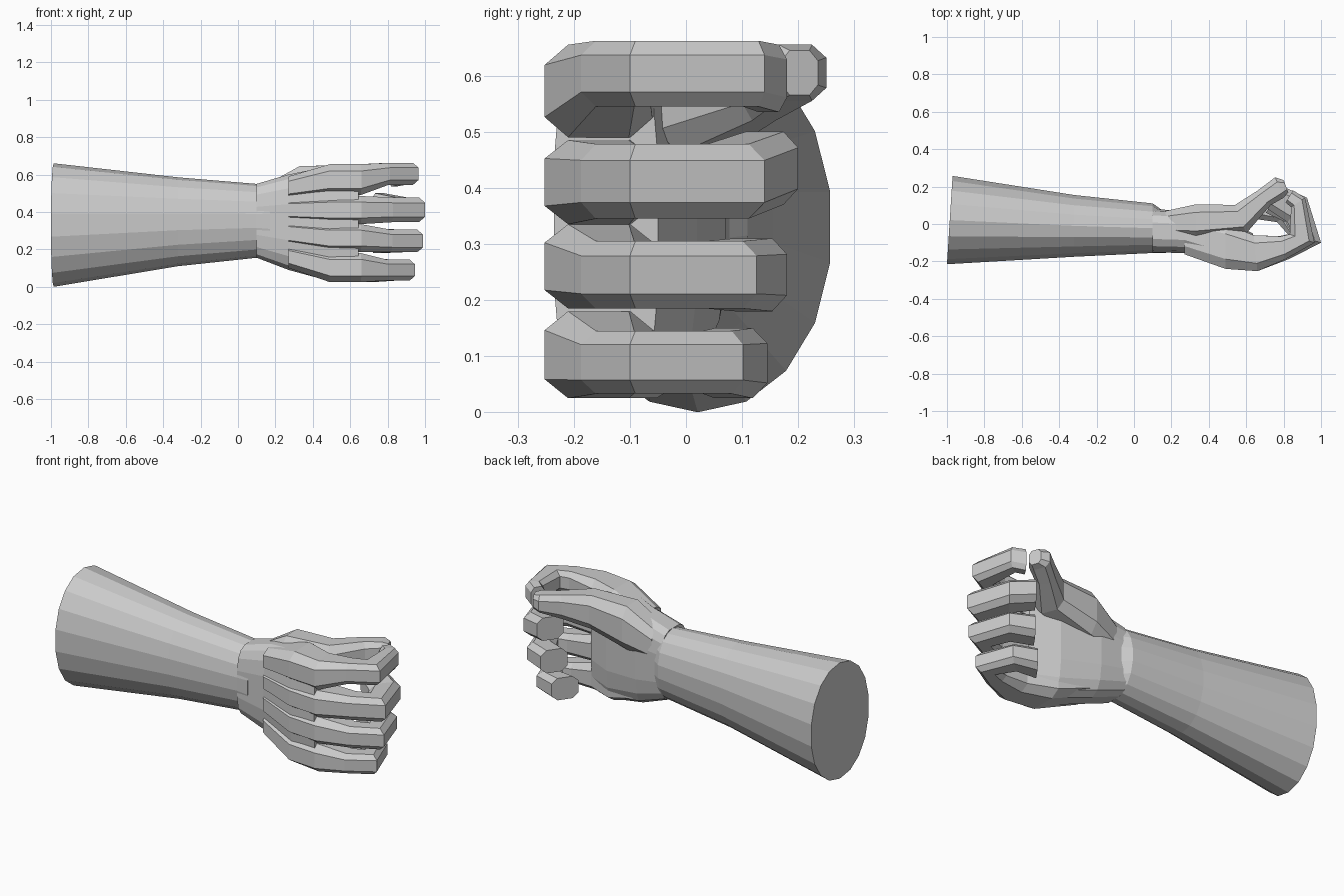
import bpy, bmesh
from math import sin, cos, pi, copysign


def loft(name, sections, sides, power):
    """Skin rings; each section is outer (x, y), inner (x, y), z low, z high."""
    bm = bmesh.new()
    shape = []
    for i in range(sides):
        a = 2 * pi * (i + 0.5) / sides
        shape.append((copysign(abs(cos(a)) ** power, cos(a)),
                      copysign(abs(sin(a)) ** power, sin(a))))
    mu = max(u for u, v in shape)
    mv = max(v for u, v in shape)
    rings = []
    for (ox, oy), (ix, iy), z0, z1 in sections:
        ring = []
        for u, v in shape:
            t = 0.5 + 0.5 * u / mu
            ring.append(bm.verts.new((ix + (ox - ix) * t, iy + (oy - iy) * t,
                                      (z0 + z1) / 2 + (z1 - z0) / 2 * v / mv)))
        rings.append(ring)
    for r, s in zip(rings, rings[1:]):
        for i in range(sides):
            j = (i + 1) % sides
            bm.faces.new((r[i], r[j], s[j], s[i]))
    bm.faces.new(rings[0])
    bm.faces.new(rings[-1])
    bmesh.ops.recalc_face_normals(bm, faces=bm.faces)
    mesh = bpy.data.meshes.new(name)
    bm.to_mesh(mesh)
    bm.free()
    obj = bpy.data.objects.new(name, mesh)
    bpy.context.collection.objects.link(obj)
    return obj


# Forearm, flared towards the open end
loft("forearm", [
    ((-1.0, -0.215), (-0.97, 0.257), 0.0, 0.66),
    ((-0.32, -0.175), (-0.32, 0.155), 0.11, 0.585),
    ((0.10, -0.155), (0.10, 0.11), 0.155, 0.55),
    ((0.17, -0.155), (0.17, 0.06), 0.135, 0.565),
], 18, 0.95)

# Palm
loft("palm", [
    ((0.10, -0.152), (0.10, 0.08), 0.155, 0.55),
    ((0.27, -0.155), (0.27, 0.07), 0.09, 0.60),
    ((0.49, -0.228), (0.49, 0.02), 0.03, 0.645),
    ((0.645, -0.235), (0.635, -0.05), 0.03, 0.645),
], 16, 0.6)

# Fingers: name, reach in x, tip y, z range at wrist, knuckle, bend and tip
fingers = [
    ("index_finger", 0.965, 0.18, (.47, .59), (.49, .655), (.545, .662), (.535, .655)),
    ("middle_finger", 1.0, 0.20, (.35, .47), (.335, .485), (.345, .478), (.37, .50)),
    ("ring_finger", 0.99, 0.18, (.22, .35), (.185, .335), (.185, .305), (.18, .31)),
    ("little_finger", 0.945, 0.145, (.10, .22), (.025, .18), (.033, .145), (.025, .15)),
]
for name, reach, tip, zw, zk, zb, zt in fingers:
    d = reach - 1.0
    if name == "index_finger":
        end = [((0.915, 0.14), (0.84, 0.09), *zb), ((0.85, tip), (0.81, 0.115), *zt)]
    else:
        end = [((0.925 + d, tip * 0.7), (0.82 + d, 0.01), *zb),
               ((0.80 + d, tip), (0.715 + d, tip - 0.12), *zt)]
    loft(name, [
        ((0.27, -0.162), (0.27, 0.04), *zw),
        ((0.49, -0.24), (0.49, 0.0), *zk),
        ((0.66, -0.252), (0.64, -0.06), *zk),
        ((0.83 + d / 2, -0.187), (0.80 + d / 2, -0.066), *zb),
        ((reach, -0.10), (0.85 + d / 2, -0.055), *zb),
    ] + end, 8, 0.65)

# Thumb, rising from the wrist to meet the index fingertip
loft("thumb", [
    ((0.13, -0.06), (0.17, 0.07), 0.37, 0.54),
    ((0.33, -0.08), (0.33, 0.105), 0.40, 0.645),
    ((0.60, -0.05), (0.54, 0.102), 0.46, 0.65),
    ((0.73, 0.10), (0.66, 0.178), 0.52, 0.655),
    ((0.80, 0.14), (0.755, 0.25), 0.555, 0.655),
    ((0.825, 0.17), (0.80, 0.235), 0.565, 0.645),
], 8, 0.7)
